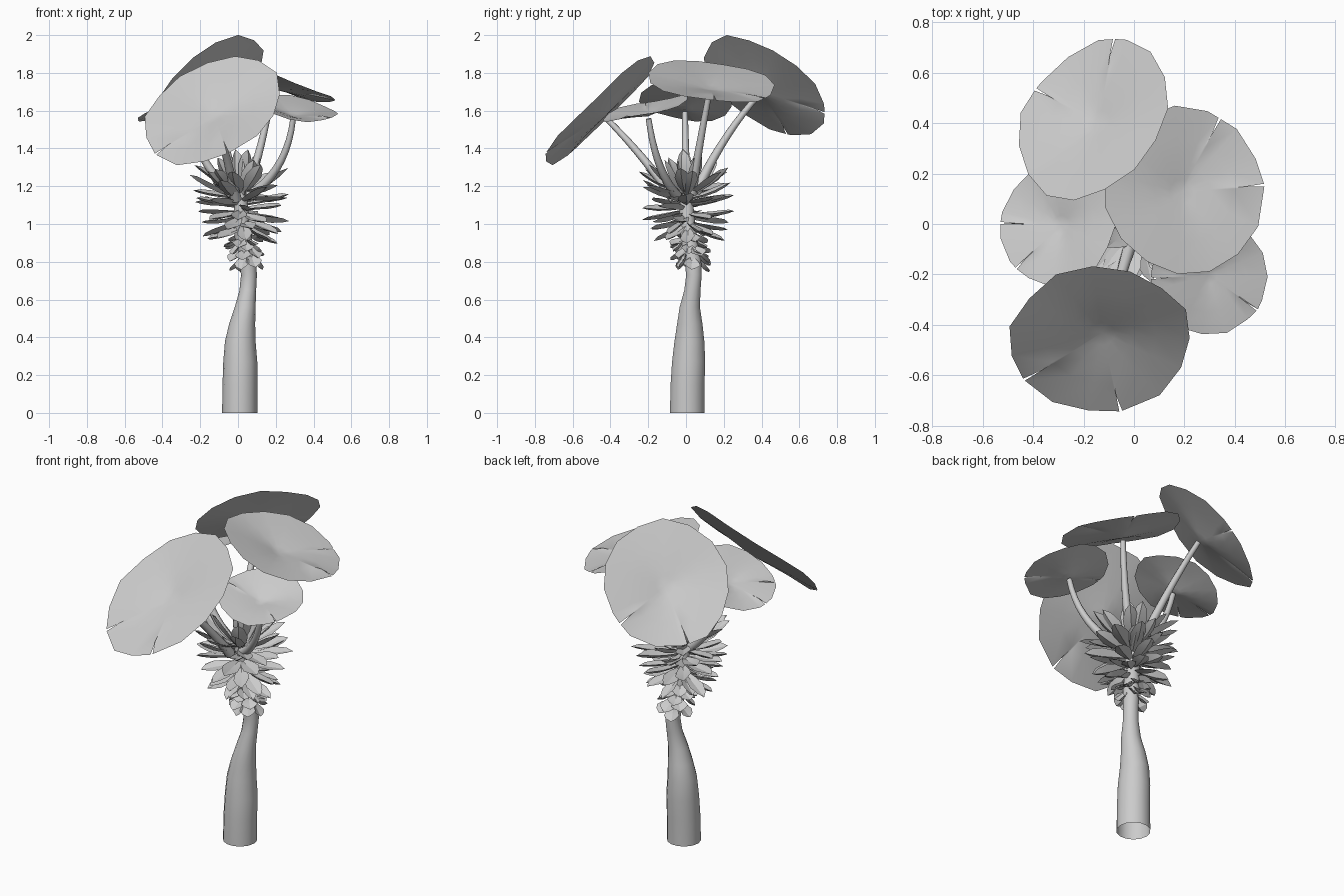
import bpy
import bmesh
import random
from math import sin, cos, pi, radians
from mathutils import Vector, Matrix

random.seed(4)
cube = bpy.data.objects.get("Cube")
if cube:
    bpy.data.objects.remove(cube, do_unlink=True)

grey = bpy.data.materials.new("plain_grey")
grey.use_nodes = True
grey.diffuse_color = (0.6, 0.6, 0.6, 1)
grey.node_tree.nodes["Principled BSDF"].inputs["Base Color"].default_value = (0.6, 0.6, 0.6, 1)

UP = Vector((0, 0, 1))


def finish(name, bm, angle, closed=True):
    """Turn a bmesh into a shaded object."""
    if closed:
        bmesh.ops.recalc_face_normals(bm, faces=bm.faces)
    mesh = bpy.data.meshes.new(name)
    bm.to_mesh(mesh)
    bm.free()
    mesh.materials.append(grey)
    obj = bpy.data.objects.new(name, mesh)
    bpy.context.collection.objects.link(obj)
    bpy.ops.object.select_all(action='DESELECT')
    obj.select_set(True)
    bpy.context.view_layer.objects.active = obj
    bpy.ops.object.shade_smooth_by_angle(angle=radians(angle))


def bridge(bm, a, b):
    """Join two closed rings of vertices with quads."""
    n = len(a)
    for i in range(n):
        j = (i + 1) % n
        bm.faces.new((a[i], a[j], b[j], b[i]))


def tube(name, path, radii, sides, level=False):
    """Sweep a circle of varying radius along a path."""
    bm = bmesh.new()
    rings = []
    for i, p in enumerate(path):
        d = path[min(i + 1, len(path) - 1)] - path[max(i - 1, 0)]
        turn = UP.rotation_difference(UP if level else d)
        rings.append([bm.verts.new(p + turn @ Vector((cos(a), sin(a), 0)) * radii[i])
                      for a in (2 * pi * k / sides for k in range(sides))])
    for a, b in zip(rings, rings[1:]):
        bridge(bm, a, b)
    bm.faces.new(rings[-1])
    finish(name, bm, 50)


# Trunk: centre x, centre y, height, radius; it leans and narrows upward
trunk = [(.009, .006, 0, .093), (.01, .008, .15, .092), (.012, .014, .27, .09),
         (.012, .018, .38, .081), (.022, .02, .47, .069), (.038, .02, .56, .055),
         (.052, .034, .65, .044), (.058, .042, .73, .042), (.05, .035, .82, .046),
         (.028, .016, .92, .045), (.018, .005, 1.05, .04), (.012, 0, 1.2, .03)]
tube("trunk", [Vector(t[:3]) for t in trunk], [t[3] for t in trunk], 14, level=True)


def axis(z):
    """Point on the trunk centre line at height z."""
    for a, b in zip(trunk, trunk[1:]):
        if a[2] <= z <= b[2]:
            return Vector(a[:3]).lerp(Vector(b[:3]), (z - a[2]) / (b[2] - a[2]))


def add_bract(bm, matrix, length, width, curl):
    """Thin, folded, lance-shaped leaflet growing along local x."""
    rings = []
    for s, w in ((0, .3), (.3, .78), (.6, 1), (.85, .62)):
        x, z, half = s * length, curl * length * s * s, w * width / 2
        section = ((half, .009), (0, 0), (-half, .009), (0, -.012 * w))
        rings.append([bm.verts.new(matrix @ Vector((x, y, z + dz))) for y, dz in section])
    for a, b in zip(rings, rings[1:]):
        bridge(bm, a, b)
    tip = bm.verts.new(matrix @ Vector((length, 0, curl * length)))
    last = rings[-1]
    for i in range(4):
        bm.faces.new((last[i], last[(i + 1) % 4], tip))
    bm.faces.new(rings[0])


def whorls(name, rows):
    """Rows of leaflets: count, height, start radius, length, width, elevation."""
    bm = bmesh.new()
    for r, (count, z, start, length, width, lift) in enumerate(rows):
        for k in range(count):
            turn = 2 * pi * (k + r * .382) / count + random.uniform(-.15, .15)
            tilt = radians(lift + random.uniform(-11, 11))
            m = (Matrix.Translation(axis(z) + UP * random.uniform(-.018, .018))
                 @ Matrix.Rotation(turn, 4, 'Z') @ Matrix.Translation((start, 0, 0))
                 @ Matrix.Rotation(-tilt, 4, 'Y')
                 @ Matrix.Rotation(random.uniform(-.3, .3), 4, 'X'))
            add_bract(bm, m, length * random.uniform(.9, 1.1), width, random.uniform(-.05, .12))
    finish(name, bm, 25)


whorls("neck_scales", [
    (6, .82, .038, .08, .09, -45), (6, .86, .038, .08, .09, -35),
    (6, .895, .038, .075, .085, -35), (6, .93, .03, .085, .08, -28)])
whorls("crown_bracts", [
    (8, .98, .03, .16, .08, -22), (8, 1.015, .03, .19, .085, -14),
    (8, 1.05, .03, .21, .088, -5), (8, 1.085, .03, .225, .09, 3),
    (8, 1.12, .03, .24, .09, 10), (8, 1.15, .03, .245, .088, 18)])
whorls("upright_bracts", [
    (6, 1.16, .03, .25, .085, 34), (4, 1.165, .025, .23, .095, 54), (3, 1.17, .015, .22, .11, 78)])


def big_leaf(name, centre, normal, radius, stretch, notches):
    """Dished round leaf, longer or shorter along its diagonal, with cuts in its rim."""
    turn = UP.rotation_difference(normal)
    diagonal = Vector((1, 1, -(normal.x + normal.y) / normal.z)).normalized()
    sides = 15
    outline = []
    for k in range(sides):
        a = 360 * k / sides
        if all(abs(a - n) > 5 for n in notches):
            outline.append((a, random.uniform(.98, 1.03)))
    for n in notches:
        outline += [(n - 1, 1), (n, .78), (n + 1, 1)]
    outline.sort()
    bm = bmesh.new()
    middle = bm.verts.new(centre - normal * .045)
    rings = []
    for s in (.15, .35, .62, 1):
        ring = []
        for a, r in outline:
            t = radians(a)
            # Only the rim ring follows the cuts
            d = radius * s * (r if s == 1 else 1)
            wave = .01 * s * sin(3 * t + centre.x * 9)
            height = wave - .045 * (1 - s) ** 1.4
            p = turn @ Vector((d * cos(t), d * sin(t), height))
            p += diagonal * p.dot(diagonal) * (stretch - 1)
            ring.append(bm.verts.new(centre + p))
        rings.append(ring)
    n = len(outline)
    for i in range(n):
        bm.faces.new((middle, rings[0][i], rings[0][(i + 1) % n]))
    for a, b in zip(rings, rings[1:]):
        bridge(bm, b, a)
    for f in bm.faces:
        f.normal_update()
        if f.normal.dot(normal) < 0:
            f.normal_flip()
    finish(name, bm, 60, closed=False)


def stem(name, foot, bend, top):
    """Curved leaf stalk, thicker at its foot."""
    foot, bend = Vector(foot), Vector(bend)
    steps = [i / 9 for i in range(10)]
    path = [foot * (1 - t) ** 2 + bend * 2 * t * (1 - t) + top * t * t for t in steps]
    tube(name, path, [.03 - .015 * t ** .6 for t in steps], 8)


# Leaves: centre, slope in x and y, radius, stretch, rim cut angles, stalk foot and bend
leaves = {
    "front": ((-.135, -.46, 1.6), (.26, .92), .34, 1.23, (214, 285),
              (-.01, -.06, 1.13), (-.06, -.24, 1.38)),
    "back": ((-.16, .418, 1.73), (.78, -.66), .364, .96, (83, 150),
             (-.01, .05, 1.16), (-.08, .19, 1.47)),
    "right_side": ((-.303, 0, 1.645), (.43, -.1), .246, 1, (178, 225),
                   (-.03, 0, 1.16), (-.2, 0, 1.3)),
    "left_side": ((.3, -.212, 1.613), (-.15, .25), .235, 1, (180, 325),
                  (.06, -.05, 1.15), (.26, -.16, 1.28)),
    "top": ((.2, .13, 1.755), (-.34, -.11), .333, 1, (5, 62),
            (.04, .03, 1.16), (.12, .06, 1.36)),
}
for side, (centre, slope, radius, stretch, cuts, foot, bend) in leaves.items():
    centre = Vector(centre)
    normal = Vector((-slope[0], -slope[1], 1)).normalized()
    big_leaf(side + "_leaf", centre, normal, radius, stretch, cuts)
    stem(side + "_leaf_stem", foot, bend, centre - normal * .058)
